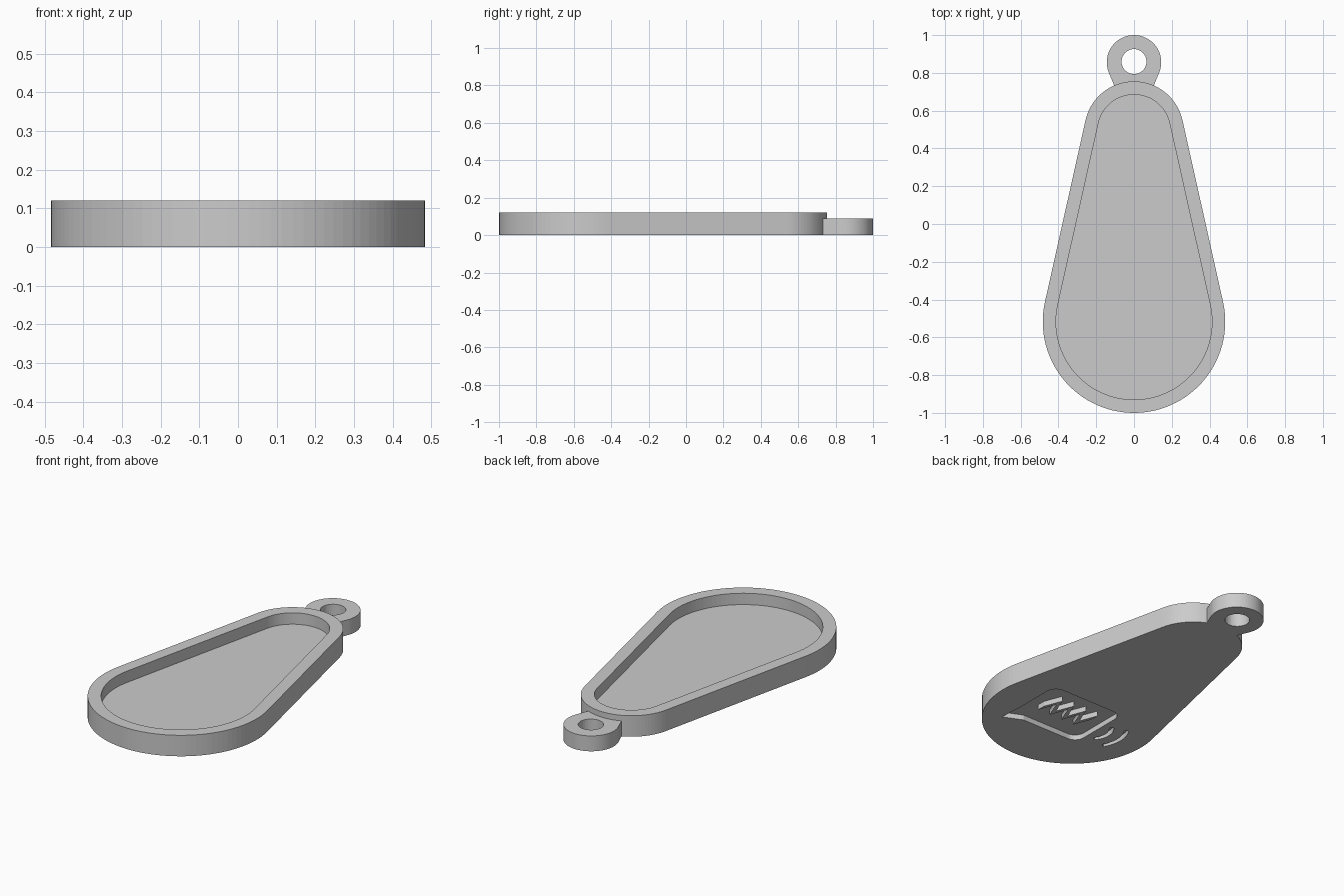
import bpy, bmesh, math

default = bpy.data.objects.get("Cube")
if default:
    bpy.data.objects.remove(default, do_unlink=True)

grey = bpy.data.materials.new("plain grey")
grey.use_nodes = True
GREY = (0.6, 0.6, 0.6, 1)
grey.diffuse_color = GREY
grey.node_tree.nodes["Principled BSDF"].inputs["Base Color"].default_value = GREY


def prism(name, outline, z0, z1):
    """Extrude a closed 2D outline between two heights."""
    bm = bmesh.new()
    base = bm.faces.new([bm.verts.new((x, y, z0)) for x, y in outline])
    top = bmesh.ops.extrude_face_region(bm, geom=[base])["geom"]
    moved = [v for v in top if isinstance(v, bmesh.types.BMVert)]
    bmesh.ops.translate(bm, verts=moved, vec=(0, 0, z1 - z0))
    bmesh.ops.recalc_face_normals(bm, faces=bm.faces)
    mesh = bpy.data.meshes.new(name)
    bm.to_mesh(mesh)
    bm.free()
    mesh.materials.append(grey)
    obj = bpy.data.objects.new(name, mesh)
    bpy.context.collection.objects.link(obj)
    return obj


def combine(obj, other, operation):
    """Apply a boolean and remove the helper solid."""
    mod = obj.modifiers.new(operation.lower(), "BOOLEAN")
    mod.operation, mod.solver, mod.object = operation, "EXACT", other
    bpy.context.view_layer.update()
    graph = bpy.context.evaluated_depsgraph_get()
    mesh = bpy.data.meshes.new_from_object(obj.evaluated_get(graph))
    obj.modifiers.clear()
    obj.data = mesh
    bpy.data.objects.remove(other, do_unlink=True)


def arc(cx, cy, r, start, end, steps):
    angles = [math.radians(start + (end - start) * i / steps) for i in range(steps + 1)]
    return [(cx + r * math.cos(a), cy + r * math.sin(a)) for a in angles]


# Teardrop outline: two circles joined by their tangents
BIG_Y, BIG_R, SMALL_Y, SMALL_R = -0.517, 0.483, 0.492, 0.263
TILT = math.degrees(math.asin((BIG_R - SMALL_R) / (SMALL_Y - BIG_Y)))


def teardrop(inset):
    return (arc(0, SMALL_Y, SMALL_R - inset, TILT, 180 - TILT, 40)
            + arc(0, BIG_Y, BIG_R - inset, 180 - TILT, 360 + TILT, 60))


# Tray body with hanging loop
tray = prism("tray", teardrop(0), 0, 0.12)
loop = prism("hanging_loop", arc(0, 0.856, 0.144, -20, 200, 60)
             + [(-0.1, 0.72), (0.1, 0.72)], 0, 0.088)
combine(tray, loop, "UNION")
combine(tray, prism("loop_hole", arc(0, 0.86, 0.066, 0, 351, 39), -0.1, 0.2), "DIFFERENCE")
combine(tray, prism("tray_hollow", teardrop(0.07), 0.055, 0.2), "DIFFERENCE")

# Speech bubble recess on the underside, with a raised zigzag wave
DEPTH, CORNER = 0.03, 0.06
left, right, low, high = 0.29, -0.18, BIG_Y - 0.178, BIG_Y + 0.2
bubble = (arc(left - CORNER, high - CORNER, CORNER, 0, 90, 8)
          + arc(right + CORNER, high - CORNER, CORNER, 90, 180, 8)
          + arc(right + CORNER, low + CORNER, CORNER, 180, 270, 8)
          + [(left - 0.1, low), (left + 0.01, low - 0.05), (left, low + 0.09)])
recess = prism("bubble_recess", bubble, -0.05, DEPTH)

wave = [(0.2 - 0.041 * i, BIG_Y + (0.085 if i % 2 else -0.02)) for i in range(8)]
stroke = [(x, y - 0.025) for x, y in wave] + [(x, y + 0.025) for x, y in reversed(wave)]
combine(recess, prism("zigzag", stroke, -0.1, 0.1), "DIFFERENCE")
combine(tray, recess, "DIFFERENCE")

# Two curved grooves beside the bubble
for radius, spread in ((0.107, 43), (0.19, 32)):
    outer = arc(-0.15, BIG_Y - 0.015, radius + 0.012, 180 - spread, 180 + spread, 14)
    inner = arc(-0.15, BIG_Y - 0.015, radius - 0.012, 180 + spread, 180 - spread, 14)
    combine(tray, prism("groove", outer + inner, -0.05, DEPTH), "DIFFERENCE")
